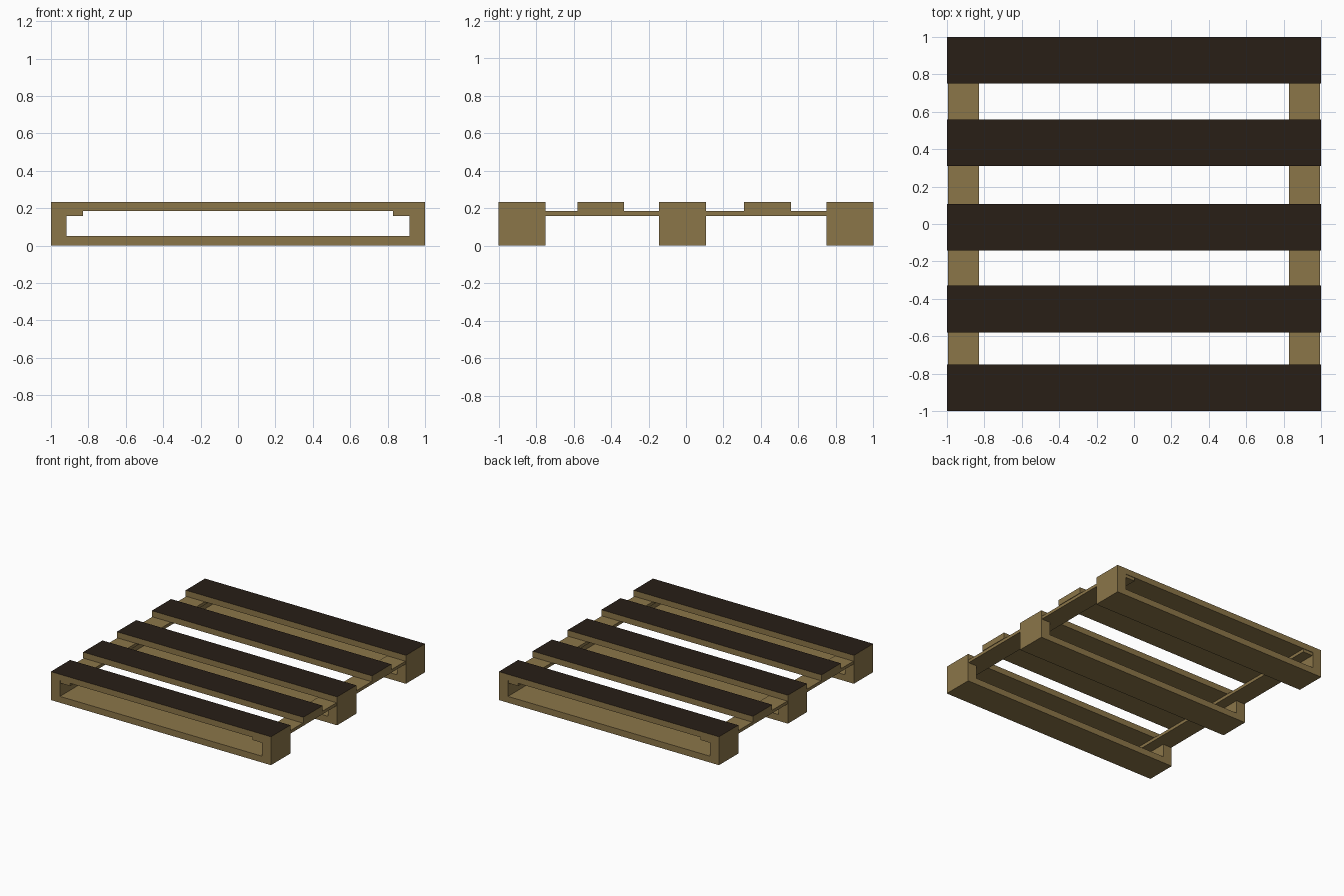
import bpy, bmesh
from mathutils import Vector

if "Cube" in bpy.data.objects:
    bpy.data.objects.remove(bpy.data.objects["Cube"])


def material(name, color):
    m = bpy.data.materials.new(name)
    m.diffuse_color = (*color, 1)
    m.use_nodes = True
    m.node_tree.nodes["Principled BSDF"].inputs["Base Color"].default_value = m.diffuse_color
    return m


WOOD = material("light_wood", (0.26, 0.18, 0.066))
DARK = material("dark_top", (0.021, 0.013, 0.008))


def box(name, x, y, z, dark_top=False):
    """Flat-shaded box from (min, max) ranges, optionally with a dark top face."""
    bm = bmesh.new()
    bmesh.ops.create_cube(bm, size=1)
    lo = Vector((x[0], y[0], z[0]))
    hi = Vector((x[1], y[1], z[1]))
    for v in bm.verts:
        v.co = Vector(((lo[i] + hi[i]) / 2 + v.co[i] * (hi[i] - lo[i]) for i in range(3)))
    bm.normal_update()
    for f in bm.faces:
        f.material_index = 1 if dark_top and f.normal.z > 0.9 else 0
    me = bpy.data.meshes.new(name)
    bm.to_mesh(me)
    bm.free()
    me.materials.append(WOOD)
    if dark_top:
        me.materials.append(DARK)
    ob = bpy.data.objects.new(name, me)
    bpy.context.collection.objects.link(ob)
    return ob


WIDTH = 0.25
BOTTOM, DECK, TOP = 0.052, 0.184, 0.233
plank_starts = [-1.0, -0.58, -0.143, 0.31, 0.75]

for i, y0 in enumerate(plank_starts):
    y = (y0, y0 + WIDTH)
    # deck planks
    box(f"deck_plank_{i + 1}", (-1, 1), y, (DECK, TOP), dark_top=True)
    # runners: bottom board and end blocks under every second plank
    if i % 2 == 0:
        box(f"bottom_board_{i + 1}", (-1, 1), y, (0, BOTTOM))
        for side, x in (("left", (-1, -0.917)), ("right", (0.917, 1))):
            box(f"{side}_block_{i + 1}", x, y, (BOTTOM, DECK))

# thin stringers joining the planks along both sides
for side, x in (("left", (-0.995, -0.828)), ("right", (0.828, 0.995))):
    box(f"{side}_stringer", x, (-0.995, 0.995), (0.159, DECK))
